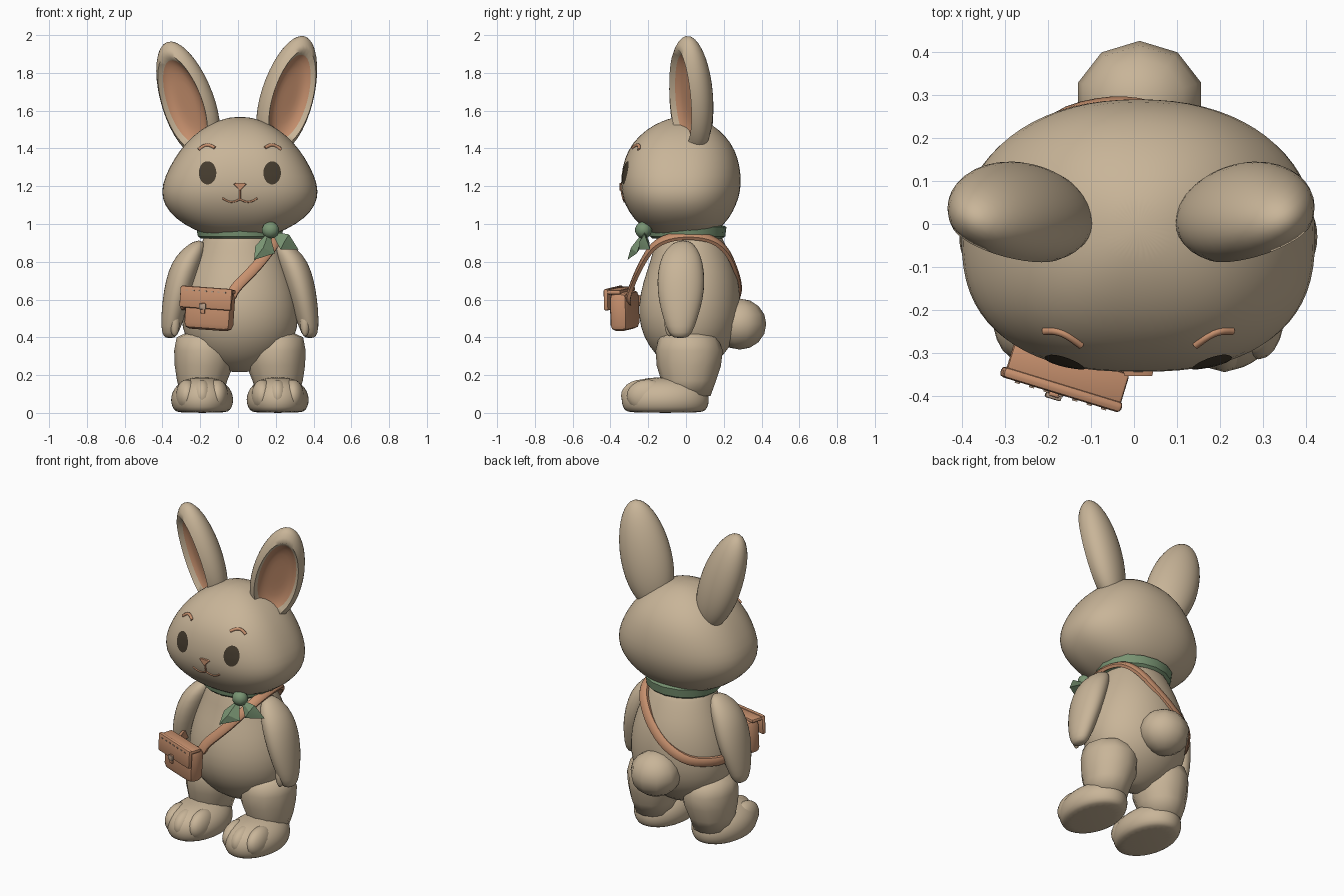
import bpy, bmesh, math
from mathutils import Vector, Matrix
from mathutils.bvhtree import BVHTree

cube = bpy.data.objects.get("Cube")
if cube:
    bpy.data.objects.remove(cube, do_unlink=True)

CX = 0.01  # mirror plane of the figure


def material(name, rgb):
    m = bpy.data.materials.new(name)
    m.use_nodes = True
    m.diffuse_color = (*rgb, 1)
    m.node_tree.nodes["Principled BSDF"].inputs["Base Color"].default_value = (*rgb, 1)
    return m


FUR = material("beige fur", (0.58, 0.46, 0.315))
LEATHER = material("terracotta leather", (0.57, 0.28, 0.155))
GREEN = material("sage green", (0.19, 0.295, 0.17))
DARK = material("dark brown", (0.06, 0.045, 0.028))
METAL = material("dull brass", (0.45, 0.32, 0.23))


def finish(name, bm, mats, angle=50, subsurf=0):
    bmesh.ops.recalc_face_normals(bm, faces=bm.faces)
    me = bpy.data.meshes.new(name)
    bm.to_mesh(me)
    bm.free()
    me.shade_smooth()
    me.set_sharp_from_angle(angle=math.radians(angle))
    ob = bpy.data.objects.new(name, me)
    bpy.context.collection.objects.link(ob)
    for m in mats:
        me.materials.append(m)
    if subsurf:
        mod = ob.modifiers.new("smooth", 'SUBSURF')
        mod.levels = mod.render_levels = subsurf
    return ob


def loft(name, rings, mat, seg=24, back=2.0, front=2.0, side=1, subsurf=1, angle=60):
    """Stack of (z, x, half width, y, half depth) superellipses."""
    bm = bmesh.new()
    rows = []
    for z, x, hx, y, hy in rings:
        row = []
        for i in range(seg):
            a = math.tau * i / seg
            c, s = math.cos(a), math.sin(a)
            e = 2 / (back if s > 0 else front)
            px = math.copysign(abs(c) ** e, c) * hx
            py = math.copysign(abs(s) ** e, s) * hy
            row.append(bm.verts.new((CX + side * (x + px), y + py, z)))
        rows.append(row)
    for a, b in zip(rows, rows[1:]):
        for i in range(seg):
            j = (i + 1) % seg
            bm.faces.new((a[i], a[j], b[j], b[i]))
    bm.faces.new(rows[0])
    bm.faces.new(rows[-1])
    return finish(name, bm, [mat], angle, subsurf)


def ellipsoid(name, loc, rad, mat, seg=20, rings=12):
    bm = bmesh.new()
    bmesh.ops.create_uvsphere(bm, u_segments=seg, v_segments=rings, radius=1)
    bm.transform(Matrix.Translation(loc) @ Matrix.Diagonal((*rad, 1)))
    return finish(name, bm, [mat], 80)


def box(name, frame, loc, size, mat, bevel):
    bm = bmesh.new()
    bmesh.ops.create_cube(bm, size=1)
    bm.transform(Matrix.Diagonal((*size, 1)))
    if bevel:
        bmesh.ops.bevel(bm, geom=bm.edges[:], offset=bevel, segments=2, affect='EDGES', profile=0.5)
    bm.transform(frame @ Matrix.Translation(loc))
    return finish(name, bm, [mat], 35)


def tube(name, points, radius, mat):
    cu = bpy.data.curves.new(name, 'CURVE')
    cu.dimensions = '3D'
    cu.bevel_depth, cu.bevel_resolution, cu.use_fill_caps = radius, 2, True
    sp = cu.splines.new('POLY')
    sp.points.add(len(points) - 1)
    for p, co in zip(sp.points, points):
        p.co = (*co, 1)
    cu.materials.append(mat)
    ob = bpy.data.objects.new(name, cu)
    bpy.context.collection.objects.link(ob)


# Head and torso
head = loft("head", [
    (0.915, 0, .04, -.02, .04), (0.93, 0, .135, -.02, .12), (0.97, 0, .25, -.02, .195),
    (1.03, 0, .345, -.025, .255), (1.10, 0, .402, -.028, .295), (1.17, 0, .418, -.028, .317),
    (1.25, 0, .4, -.026, .32), (1.35, 0, .347, -.025, .302), (1.43, 0, .288, -.022, .262),
    (1.50, 0, .21, -.018, .195), (1.547, 0, .12, -.012, .115), (1.568, 0, .04, -.01, .04)],
    FUR, seg=36, back=2.2, front=2.5)
loft("torso", [
    (.215, 0, .04, .02, .03), (.228, 0, .09, .02, .07), (.27, 0, .185, .02, .145),
    (.35, 0, .27, .02, .218), (.45, 0, .31, .018, .263), (.57, 0, .315, .018, .274),
    (.70, 0, .285, .027, .254), (.80, 0, .248, .03, .22), (.90, 0, .205, .02, .185),
    (1.0, 0, .16, .01, .15)], FUR, seg=28)

# Limbs
for side, tag in ((1, "left"), (-1, "right")):
    loft(tag + "_arm", [
        (.395, .37, .02, -.03, .03), (.415, .37, .045, -.03, .062), (.50, .357, .062, -.03, .093),
        (.60, .337, .074, -.028, .121), (.70, .312, .083, -.027, .13), (.80, .28, .083, -.026, .118),
        (.87, .242, .063, -.022, .086), (.914, .215, .024, -.015, .035)], FUR, seg=16, side=side)
    ellipsoid(tag + "_thumb", (CX + side * .345, -.088, .48), (.026, .026, .075), FUR)
    loft(tag + "_leg", [
        (.09, .2, .11, .01, .12), (.17, .2, .133, .014, .145), (.25, .19, .155, .015, .17),
        (.33, .188, .16, .017, .178), (.40, .19, .145, .012, .155), (.43, .19, .08, .01, .09)],
        FUR, seg=12, side=side, subsurf=0, angle=80)
    loft(tag + "_foot", [
        (0, .2, .125, -.11, .19), (.012, .2, .15, -.11, .218), (.05, .2, .167, -.11, .234),
        (.09, .2, .166, -.11, .233), (.13, .2, .15, -.108, .218), (.167, .2, .112, -.105, .178),
        (.19, .2, .045, -.1, .09)], FUR, side=side)
    for k in (-1, 0, 1):
        ellipsoid(f"{tag}_toe_{k + 2}", (CX + side * (.2 + .08 * k), -.232 + .03 * abs(k), .09),
                  (.06, .112, .087), FUR)

# Faceted tail
ellipsoid("tail", (.013, .285, .47), (.15, .14, .135), FUR, 10, 8)


# Hollow ears, dished on the front
def ear(name, loc, roll, yaw):
    bm = bmesh.new()
    bmesh.ops.create_uvsphere(bm, u_segments=36, v_segments=20, radius=1)
    bm.transform(Matrix.Rotation(math.pi / 2, 4, 'X'))
    inner = set()
    for v in bm.verts:
        s = math.hypot(v.co.x, v.co.z) / .809
        if v.co.y < 0 and s < .9:
            inner.add(v)
        if v.co.y < 0 and s < 1.01:
            v.co.y = -.08 - .508 * min(s, 1) ** 5
        v.co.x *= 1 - .08 * v.co.z
    for f in bm.faces:
        f.material_index = int(all(v in inner for v in f.verts))
    turn = (Matrix.Rotation(math.radians(3), 4, 'X') @ Matrix.Rotation(roll, 4, 'Y')
            @ Matrix.Rotation(yaw, 4, 'Z'))
    bm.transform(Matrix.Translation(loc) @ turn @ Matrix.Diagonal((.147, .108, .327, 1)))
    finish(name, bm, [FUR, LEATHER], 80)


ear("left_ear", (.262, .025, 1.68), math.radians(16), math.radians(28))
ear("right_ear", (-.268, .025, 1.655), math.radians(-19), math.radians(-28))

# Face details laid onto the head
tree = BVHTree.FromObject(head, bpy.context.evaluated_depsgraph_get())


def on_face(x, z, lift):
    hit, normal = tree.ray_cast(Vector((x, -2, z)), Vector((0, 1, 0)))[:2]
    return hit + normal * lift


def eye(name, x, z, hx, hz):
    bm = bmesh.new()
    mid = bm.verts.new(on_face(x, z, .004))
    last = None
    for k in range(1, 5):
        angles = [math.tau * i / 24 for i in range(24)]
        row = [bm.verts.new(on_face(x + hx * k / 4 * math.cos(a), z + hz * k / 4 * math.sin(a), .004))
               for a in angles]
        for i in range(24):
            j = (i + 1) % 24
            bm.faces.new((last[i], row[i], row[j], last[j]) if last else (mid, row[i], row[j]))
        last = row
    finish(name, bm, [DARK])


for side, tag in ((1, "left"), (-1, "right")):
    eye(tag + "_eye", CX + side * .17, 1.27, .046, .061)
    steps = [i / 8 for i in range(9)]
    tube(tag + "_brow", [on_face(CX + side * (.132 + .086 * t), 1.402 - .009 * t + .02 * math.sin(math.pi * t), .001)
                         for t in steps], .009, LEATHER)
    tube(tag + "_mouth", [on_face(CX + side * .092 * t, 1.137 - .017 * math.sin(math.pi * t) - .005 * (1 - t), .001)
                          for t in steps], .005, LEATHER)
tube("lip_line", [on_face(CX, z, .001) for z in (1.18, 1.155, 1.132)], .005, LEATHER)

bm = bmesh.new()
ny = on_face(CX, 1.195, 0).y
tri = [(-.04, 1.213), (-.025, 1.22), (.025, 1.22), (.04, 1.213), (0, 1.172)]
back = [bm.verts.new((CX + x, ny + .02, z)) for x, z in tri]
front = [bm.verts.new((CX + x * .8, ny - .011, 1.2 + (z - 1.2) * .8)) for x, z in tri]
bmesh.ops.convex_hull(bm, input=back + front)
finish("nose", bm, [LEATHER], 60)

# Neckerchief with knot and two tails
loft("scarf", [(.922, 0, .205, .008, .185), (.935, 0, .222, .008, .2), (.985, 0, .232, .008, .206),
               (.995, 0, .2, .008, .18)], GREEN, seg=16, subsurf=0, angle=40)
ellipsoid("scarf_knot", (.172, -.225, .968), (.048, .045, .045), GREEN, 10, 7)


def kite(name, pts):
    bm = bmesh.new()
    c = sum((Vector(p) for p in pts), Vector()) / 4
    rim = [bm.verts.new(p) for p in pts]
    bmesh.ops.convex_hull(bm, input=rim + [bm.verts.new(c + Vector((0, d, 0))) for d in (-.025, .025)])
    finish(name, bm, [GREEN], 20)


kite("scarf_tail_inner", [(.165, -.225, .96), (.092, -.27, .885), (.085, -.31, .81), (.195, -.26, .845)])
kite("scarf_tail_outer", [(.175, -.22, .96), (.27, -.22, .945), (.32, -.19, .865), (.225, -.25, .865)])

# Shoulder strap: a flat band swept around the body
path = [Vector(p) for p in (
    (-.06, -.305, .6), (-.01, -.29, .665), (.1, -.24, .78), (.18, -.175, .88), (.212, -.09, .928),
    (.213, .03, .94), (.19, .14, .918), (.14, .215, .855), (.055, .262, .755), (-.06, .278, .655),
    (-.19, .24, .585), (-.29, .12, .56), (-.312, 0, .56), (-.28, -.16, .58), (-.2, -.285, .6))]
n = len(path)
sweep = []
for i in range(n):
    a, b, c, d = (path[(i + k) % n] for k in (-1, 0, 1, 2))
    for t in (0, .25, .5, .75):
        sweep.append(.5 * (2 * b + (c - a) * t + (2 * a - 5 * b + 4 * c - d) * t ** 2
                           + (3 * b - a - 3 * c + d) * t ** 3))
bm = bmesh.new()
rows = []
for i, p in enumerate(sweep):
    along = (sweep[(i + 1) % len(sweep)] - sweep[i - 1]).normalized()
    out = (p - Vector((CX, .03, .6))).normalized()
    across = along.cross(out).normalized()
    out = across.cross(along)
    rows.append([bm.verts.new(p + across * u * .027 + out * v * .013)
                 for u, v in ((-1, -1), (-1, .4), (-.6, 1), (.6, 1), (1, .4), (1, -1))])
for i, a in enumerate(rows):
    b = rows[(i + 1) % len(rows)]
    for k in range(6):
        bm.faces.new((a[k], a[k - 1], b[k - 1], b[k]))
finish("bag_strap", bm, [LEATHER], 50)

# Satchel
bag = (Matrix.Translation((-.155, -.325, .55)) @ Matrix.Rotation(math.radians(-17), 4, 'Z')
       @ Matrix.Rotation(math.radians(4), 4, 'Y'))
box("bag_body", bag, (.005, .002, -.008), (.262, .1, .205), LEATHER, .033)
box("bag_lid_top", bag, (0, -.02, .098), (.278, .08, .022), LEATHER, .008)
box("bag_flap", bag, (0, -.06, .058), (.288, .026, .115), LEATHER, .01)
box("buckle_strap", bag, (-.01, -.076, .003), (.026, .012, .055), LEATHER, .004)
box("buckle", bag, (-.01, -.082, .012), (.038, .012, .03), METAL, .004)
for i in range(7):
    box(f"stitch_{i + 1}", bag, (-.105 + .035 * i, -.074, .094), (.012, .006, .006), METAL, 0)
